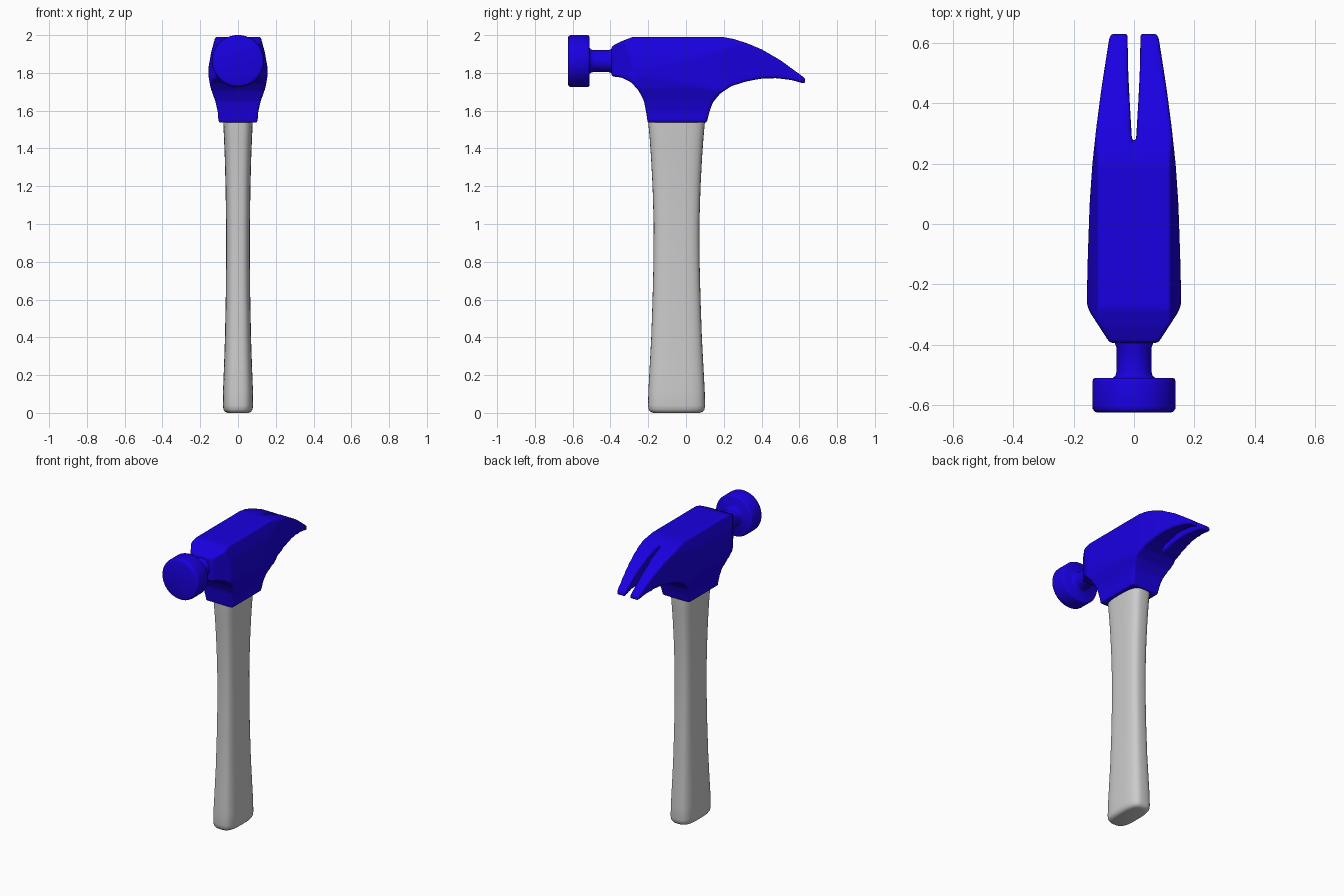
import bpy, bmesh, math
from mathutils import Vector

if "Cube" in bpy.data.objects:
    bpy.data.objects.remove(bpy.data.objects["Cube"])

blue = bpy.data.materials.new("blue_paint")
blue.diffuse_color = (0.01, 0.0, 0.75, 1)
blue.use_nodes = True
blue.node_tree.nodes["Principled BSDF"].inputs["Base Color"].default_value = blue.diffuse_color


def make(name, bm, mat=None, smooth=True):
    bmesh.ops.recalc_face_normals(bm, faces=bm.faces)
    me = bpy.data.meshes.new(name)
    bm.to_mesh(me)
    bm.free()
    for p in me.polygons:
        p.use_smooth = smooth
    ob = bpy.data.objects.new(name, me)
    bpy.context.collection.objects.link(ob)
    if mat:
        me.materials.append(mat)
    return ob


def prism(name, pts, offset, mat=None):
    """Extrude a flat outline along offset."""
    bm = bmesh.new()
    face = bm.faces.new([bm.verts.new(p) for p in pts])
    ext = bmesh.ops.extrude_face_region(bm, geom=[face])["geom"]
    bmesh.ops.translate(bm, vec=offset,
                        verts=[v for v in ext if isinstance(v, bmesh.types.BMVert)])
    return make(name, bm, mat, False)


def loft(name, rings, mat=None):
    """Skin a list of equal-length rings and cap both ends."""
    bm = bmesh.new()
    rows = [[bm.verts.new(p) for p in ring] for ring in rings]
    n = len(rows[0])
    for a, b in zip(rows, rows[1:]):
        for i in range(n):
            bm.faces.new((a[i], a[(i + 1) % n], b[(i + 1) % n], b[i]))
    bm.faces.new(rows[0])
    bm.faces.new(rows[-1])
    ob = make(name, bm, mat)
    bpy.context.view_layer.objects.active = ob
    ob.select_set(True)
    bpy.ops.object.shade_smooth_by_angle(angle=math.radians(50))
    ob.select_set(False)
    return ob


def mirrored(half):
    return half + [(-a, b) for a, b in reversed(half)]


# Head: side outline, trimmed by a plan outline and a front outline
side = [(-.395, 1.94), (-.34, 1.968), (-.28, 1.991), (.19, 1.991), (.25, 1.98), (.32, 1.958),
        (.4, 1.925), (.5, 1.867), (.63, 1.772), (.63, 1.742), (.56, 1.762), (.48, 1.772),
        (.4, 1.77), (.32, 1.755), (.24, 1.73), (.18, 1.69), (.14, 1.64), (.12, 1.58),
        (.11, 1.537), (-.203, 1.537), (-.209, 1.58), (-.222, 1.65), (-.25, 1.705),
        (-.29, 1.75), (-.34, 1.775), (-.395, 1.782)]
plan = mirrored([(.08, -.395), (.148, -.29), (.157, -.265), (.153, -.1), (.147, .07),
                 (.138, .2), (.125, .32), (.108, .45), (.08, .63), (.08, .8)])
front = mirrored([(.102, 1.5), (.106, 1.59), (.12, 1.65), (.145, 1.72), (.156, 1.78),
                  (.156, 1.83), (.142, 1.91), (.12, 1.991), (.115, 2.1)])
slot = mirrored([(.001, .195), (.008, .3), (.014, .4), (.019, .5), (.021, .6), (.021, .9)])

head = prism("claw_head", [(-.3, y, z) for y, z in side], (.6, 0, 0), blue)
cutters = [
    (prism("plan_trim", [(x, y, 1.3) for x, y in plan], (0, 0, 1)), "INTERSECT"),
    (prism("front_trim", [(x, -1, z) for x, z in front], (0, 2, 0)), "INTERSECT"),
    (prism("claw_slot_cutter", [(x, y, 1.3) for x, y in slot], (0, 0, 1)), "DIFFERENCE")]
for cutter, op in cutters:
    m = head.modifiers.new(cutter.name, "BOOLEAN")
    m.object, m.operation, m.solver = cutter, op, "EXACT"
    cutter.hide_render = True
    cutter.hide_viewport = True

# Soften all head edges
rm = head.modifiers.new("even_mesh", "REMESH")
rm.mode, rm.voxel_size, rm.use_smooth_shade = "VOXEL", .0075, True
sm = head.modifiers.new("soften", "SMOOTH")
sm.factor, sm.iterations = .5, 8

# Striking face and neck, turned around the y axis
turned = [(.122, -.625), (.131, -.622), (.137, -.613), (.138, -.6), (.138, -.522),
          (.135, -.514), (.127, -.51), (.07, -.51), (.062, -.504), (.058, -.49),
          (.058, -.41), (.064, -.395), (.066, -.36)]
loft("striking_face", [[(r * math.cos(t), y, 1.8625 + r * math.sin(t))
                        for t in (math.tau * i / 48 for i in range(48))]
                       for r, y in turned], blue)


# Handle: rounded section, waisted in the middle
def section(z, hx, hy, n=48, e=2 / 3.2):
    ring = []
    for i in range(n):
        c, s = math.cos(math.tau * i / n), math.sin(math.tau * i / n)
        ring.append((hx * math.copysign(abs(c) ** e, c),
                     -.05 + hy * math.copysign(abs(s) ** e, s), z))
    return ring


stations = [(0, .055, .122), (.005, .068, .138), (.018, .077, .148), (.04, .08, .151),
            (.12, .079, .149), (.25, .074, .142), (.4, .069, .134), (.6, .065, .127),
            (.8, .063, .122), (1, .063, .121), (1.2, .066, .127), (1.35, .07, .135),
            (1.45, .074, .142), (1.54, .078, .15), (1.58, .078, .15)]
loft("handle", [section(*s) for s in stations])
